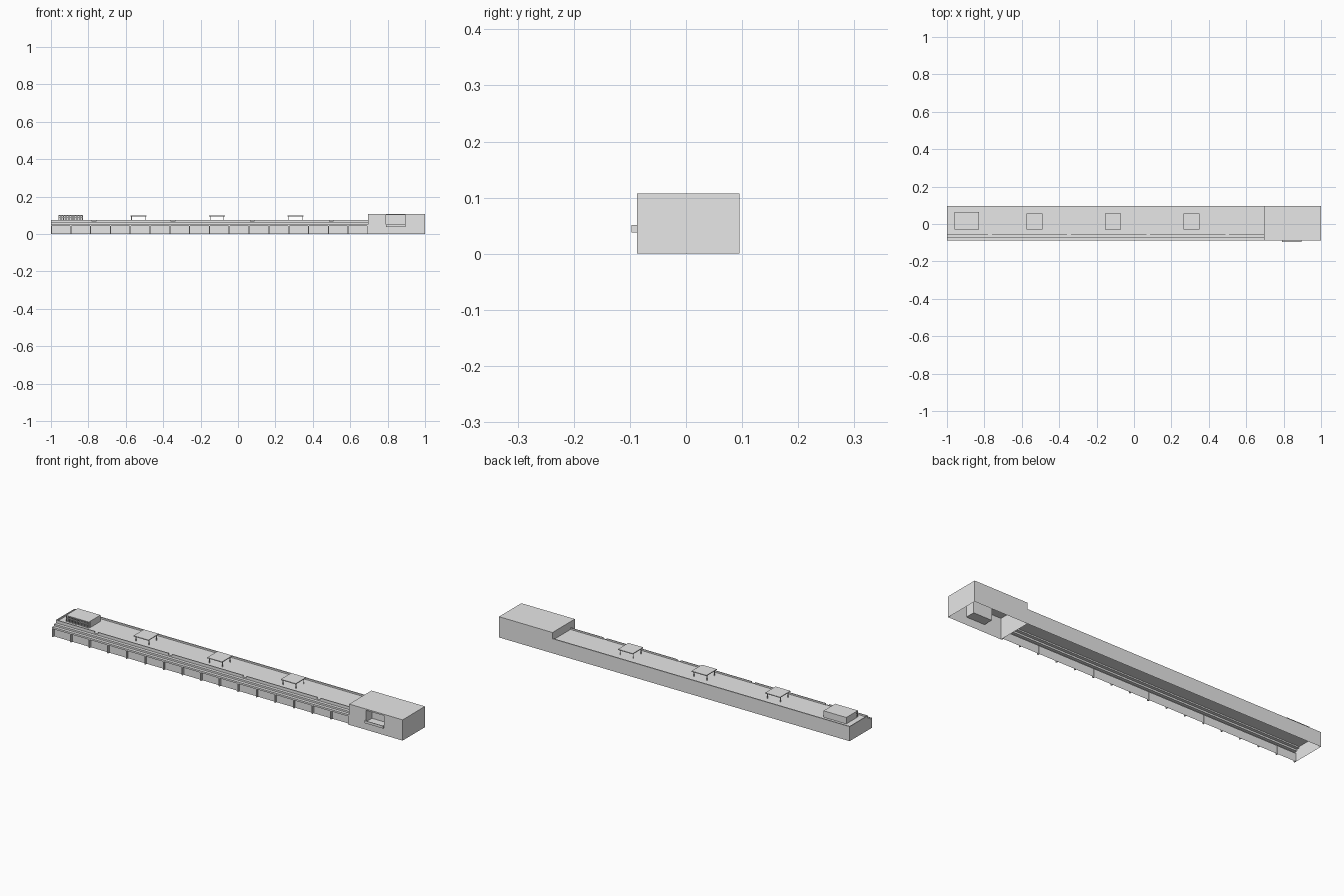
import bpy, bmesh
from mathutils import Vector

if "Cube" in bpy.data.objects:
    bpy.data.objects.remove(bpy.data.objects["Cube"])

grey = bpy.data.materials.new("plain_grey")
grey.use_nodes = True
grey.diffuse_color = (0.8, 0.8, 0.8, 1)
grey.node_tree.nodes["Principled BSDF"].inputs["Base Color"].default_value = (0.8, 0.8, 0.8, 1)


def finish(name, bm):
    mesh = bpy.data.meshes.new(name)
    bm.to_mesh(mesh)
    bm.free()
    mesh.materials.append(grey)
    obj = bpy.data.objects.new(name, mesh)
    bpy.context.collection.objects.link(obj)
    return obj


def add_box(bm, x0, x1, y0, y1, z0, z1):
    verts = bmesh.ops.create_cube(bm, size=1)["verts"]
    for v in verts:
        v.co = Vector((x1 if v.co.x > 0 else x0,
                       y1 if v.co.y > 0 else y0,
                       z1 if v.co.z > 0 else z0))


def boxes(name, items):
    bm = bmesh.new()
    for item in items:
        add_box(bm, *item)
    return finish(name, bm)


LEFT, JOIN, RIGHT = -1.0, 0.695, 1.0
FRONT, BACK = -0.087, 0.095
ROOF, TOP = 0.067, 0.107

# Long hall: section with back parapet, flat roof, front steps and recessed wall
section = [(BACK, 0), (BACK, 0.075), (0.089, 0.075), (0.089, ROOF),
           (-0.055, ROOF), (-0.055, 0.06), (-0.071, 0.06), (-0.071, 0.051),
           (FRONT, 0.051), (FRONT, 0.042), (-0.077, 0.042), (-0.077, 0)]
bm = bmesh.new()
ring_a = [bm.verts.new((LEFT, y, z)) for y, z in section]
ring_b = [bm.verts.new((JOIN, y, z)) for y, z in section]
for i in range(len(section) - 1):
    bm.faces.new((ring_a[i], ring_a[i + 1], ring_b[i + 1], ring_b[i]))
bm.faces.new(ring_a)
bmesh.ops.recalc_face_normals(bm, faces=bm.faces[:])
finish("long_hall", bm)

# Bay posts along the front wall
pitch = (JOIN - LEFT) / 16
posts = []
for i in range(17):
    x = min(max(LEFT + i * pitch, LEFT + 0.003), JOIN - 0.003)
    posts.append((x - 0.003, x + 0.003, FRONT, -0.076, 0, 0.042))
boxes("bay_posts", posts)

# Front parapet with gaps that lead onto the steps
gaps = [-0.77 + 0.423 * i for i in range(4)]
starts = [LEFT] + [g + 0.01 for g in gaps]
ends = [g - 0.01 for g in gaps] + [JOIN]
boxes("front_parapet", [(a, b, -0.055, -0.051, ROOF, 0.075) for a, b in zip(starts, ends)])
boxes("end_parapet", [(LEFT, LEFT + 0.004, -0.055, BACK, ROOF, 0.075)])

# Tower block, open below, with a recessed niche in the front
bm = bmesh.new()
add_box(bm, JOIN, RIGHT, FRONT, BACK, 0, TOP)
for axis, cut in (("x", 0.79), ("x", 0.895), ("z", 0.04), ("z", 0.1)):
    spot = Vector((cut, 0, 0)) if axis == "x" else Vector((0, 0, cut))
    bmesh.ops.bisect_plane(bm, geom=bm.verts[:] + bm.edges[:] + bm.faces[:],
                           plane_co=spot, plane_no=spot.normalized())
bm.normal_update()
bottom = [f for f in bm.faces if f.normal.z < -0.9]
bmesh.ops.delete(bm, geom=bottom, context="FACES")
niche = [f for f in bm.faces if f.normal.y < -0.9
         and 0.79 < f.calc_center_median().x < 0.895
         and 0.04 < f.calc_center_median().z < 0.1]
pushed = bmesh.ops.extrude_face_region(bm, geom=niche)["geom"]
bmesh.ops.translate(bm, vec=(0, 0.05, 0),
                    verts=[v for v in pushed if isinstance(v, bmesh.types.BMVert)])
bmesh.ops.delete(bm, geom=[f for f in niche if f.is_valid], context="FACES")
bmesh.ops.recalc_face_normals(bm, faces=bm.faces[:])
finish("tower_block", bm)

# Balcony ledge with a low front rim
boxes("balcony", [(0.79, 0.895, -0.097, FRONT, 0.038, 0.042),
                  (0.79, 0.895, -0.097, -0.094, 0.042, 0.051),
                  (0.79, 0.793, -0.094, FRONT, 0.042, 0.051),
                  (0.892, 0.895, -0.094, FRONT, 0.042, 0.051)])

# Three rooftop canopies on slim legs
for i, left in enumerate((-0.575, -0.155, 0.265)):
    right = left + 0.085
    parts = [(left, right, -0.03, 0.055, 0.094, 0.098)]
    for x in (left + 0.004, right - 0.007):
        for y in (-0.02, 0.042):
            parts.append((x, x + 0.003, y, y + 0.003, ROOF, 0.094))
    boxes(f"canopy_{i + 1}", parts)

# Rooftop lounge with closely spaced front mullions
boxes("lounge", [(-0.96, -0.83, -0.018, 0.065, ROOF, 0.1)])
bars = [(-0.96, -0.83, -0.03, -0.018, 0.097, 0.1),
        (-0.96, -0.83, -0.03, -0.026, 0.084, 0.087)]
for i in range(16):
    x = -0.96 + i * 0.127 / 15
    bars.append((x, x + 0.003, -0.029, -0.026, ROOF, 0.097))
boxes("lounge_mullions", bars)
